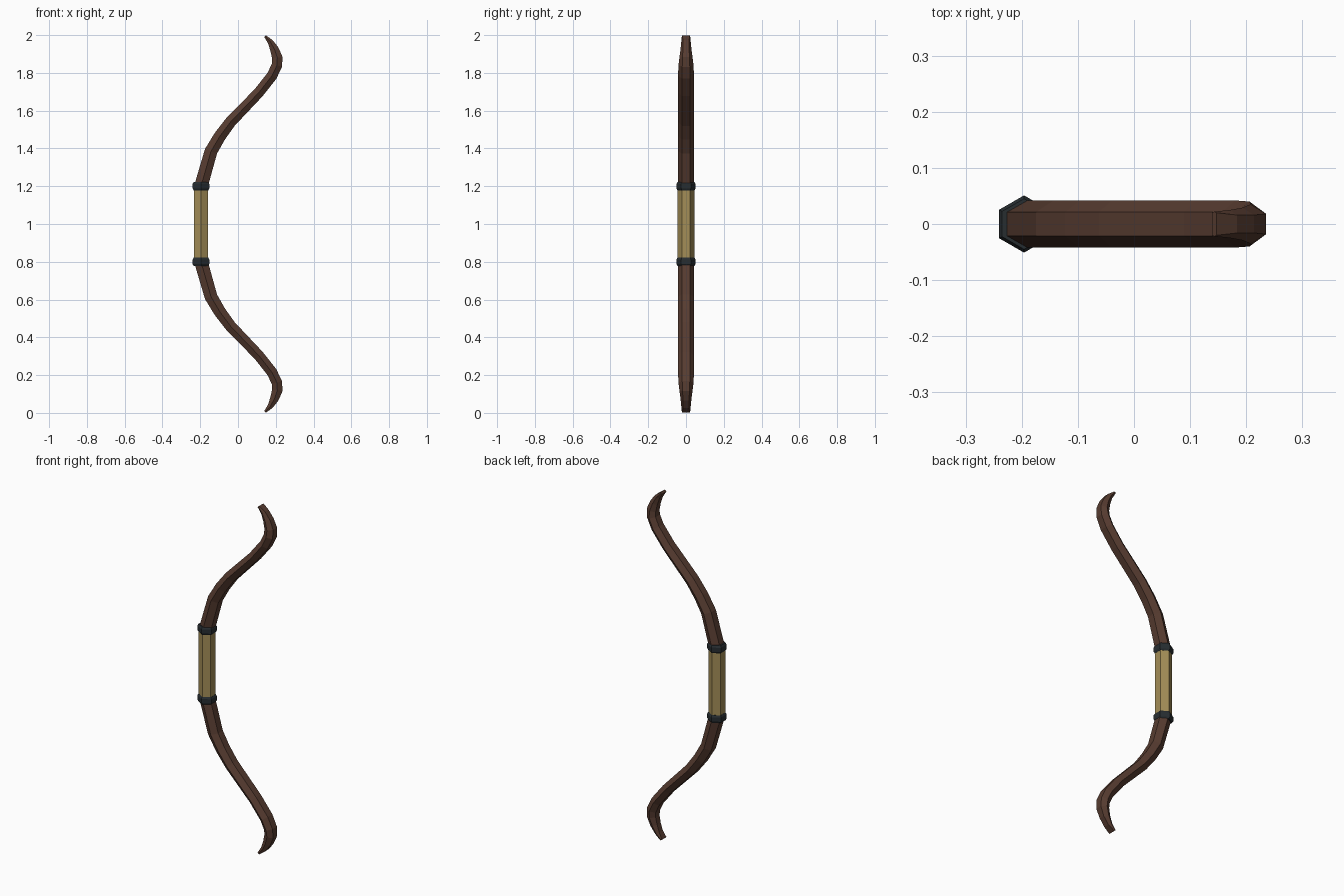
import bpy, bmesh
from math import cos, sin, radians
from mathutils import Vector

if "Cube" in bpy.data.objects:
    bpy.data.objects.remove(bpy.data.objects["Cube"])

CX = -0.196  # grip axis


def material(name, col):
    m = bpy.data.materials.new(name)
    m.diffuse_color = (*col, 1)
    m.use_nodes = True
    m.node_tree.nodes["Principled BSDF"].inputs["Base Color"].default_value = m.diffuse_color
    return m


wood = material("dark_wood", (0.095, 0.045, 0.03))
brass = material("pale_grip", (0.37, 0.27, 0.095))
iron = material("dark_band", (0.02, 0.026, 0.03))


def loft(name, sections, mat):
    """Skin a list of equal-length point rings and cap both ends."""
    bm = bmesh.new()
    rings = [[bm.verts.new(p) for p in s] for s in sections]
    n = len(rings[0])
    for a, b in zip(rings, rings[1:]):
        for i in range(n):
            j = (i + 1) % n
            bm.faces.new((a[i], a[j], b[j], b[i]))
    bm.faces.new(rings[0])
    bm.faces.new(rings[-1])
    bmesh.ops.recalc_face_normals(bm, faces=bm.faces)
    me = bpy.data.meshes.new(name)
    bm.to_mesh(me)
    bm.free()
    me.materials.append(mat)
    ob = bpy.data.objects.new(name, me)
    bpy.context.collection.objects.link(ob)
    return ob


def hexagon(r, z):
    return [(CX + r * cos(radians(30 + 60 * k)), r * sin(radians(30 + 60 * k)), z)
            for k in range(6)]


# grip
loft("grip", [hexagon(0.044, 0.8), hexagon(0.044, 1.2)], brass)

# bands with chamfered rims
for name, zc in (("lower_band", 0.8), ("upper_band", 1.2)):
    prof = ((0.045, -0.022), (0.051, -0.012), (0.051, 0.012), (0.045, 0.022))
    loft(name, [hexagon(r, zc + dz) for r, dz in prof], iron)

# limb path: x, z, half thickness, half width, flat half width
path = [
    (-0.196, 1.200, 0.037, 0.042, 0.021),
    (-0.143, 1.385, 0.034, 0.042, 0.021),
    (-0.096, 1.465, 0.032, 0.042, 0.021),
    (-0.040, 1.540, 0.030, 0.042, 0.021),
    (0.110, 1.696, 0.028, 0.042, 0.021),
    (0.180, 1.785, 0.028, 0.042, 0.021),
    (0.206, 1.840, 0.028, 0.040, 0.020),
    (0.208, 1.880, 0.028, 0.035, 0.018),
    (0.193, 1.925, 0.023, 0.029, 0.016),
    (0.171, 1.965, 0.015, 0.025, 0.016),
    (0.143, 1.995, 0.006, 0.022, 0.020),
]
pts = [Vector((p[0], 0, p[1])) for p in path]


def limb_sections(flip):
    out = []
    for i, (x, z, t, w, f) in enumerate(path):
        if i == 0:
            d = Vector((0, 0, 1))
        else:
            d = (pts[min(i + 1, len(pts) - 1)] - pts[i - 1]).normalized()
        nx, nz = d.z, -d.x
        ring = []
        for s, y in ((1, f), (0, w), (-1, f), (-1, -f), (0, -w), (1, -f)):
            zz = z + s * t * nz
            ring.append((x + s * t * nx, y, 2 - zz if flip else zz))
        out.append(ring)
    return out


# limbs, mirrored about the grip middle
loft("upper_limb", limb_sections(False), wood)
loft("lower_limb", limb_sections(True), wood)
